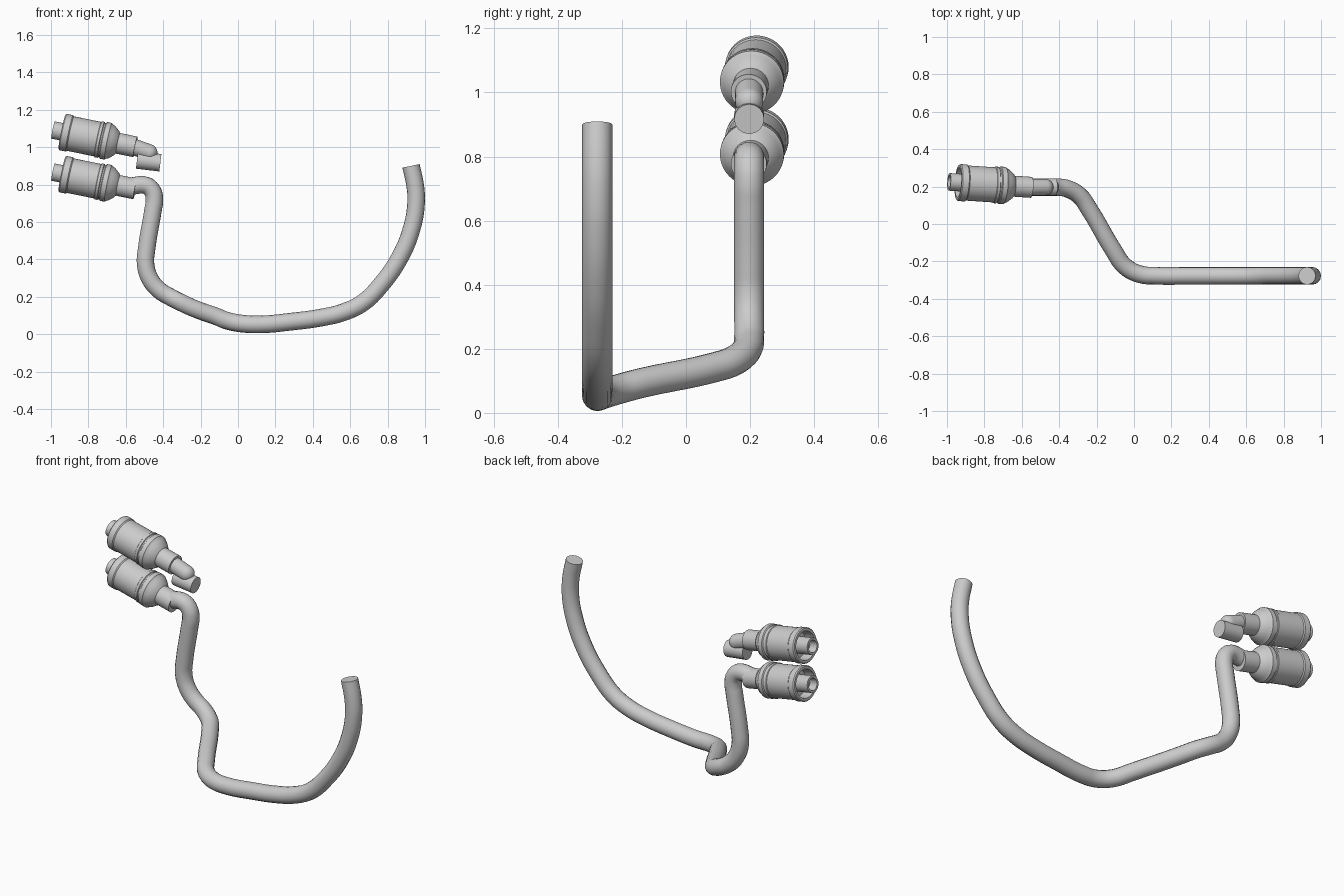
import bpy, math
from mathutils import Vector

cube = bpy.data.objects.get("Cube")
if cube:
    bpy.data.objects.remove(cube, do_unlink=True)

# Single brushed grey metal
metal = bpy.data.materials.new("grey metal")
metal.use_nodes = True
GREY = (0.6, 0.6, 0.6, 1)
metal.diffuse_color = GREY
metal.node_tree.nodes["Principled BSDF"].inputs["Base Color"].default_value = GREY


def finish(obj):
    obj.data.materials.clear()
    obj.data.materials.append(metal)
    bpy.ops.object.select_all(action="DESELECT")
    obj.select_set(True)
    bpy.context.view_layer.objects.active = obj
    bpy.ops.object.shade_smooth_by_angle(angle=math.radians(30))


def tube(name, points, radius):
    """Capped round tube swept along a smooth path."""
    curve = bpy.data.curves.new(name, "CURVE")
    curve.dimensions = "3D"
    curve.bevel_depth = radius
    curve.bevel_resolution = 6
    curve.resolution_u = 5
    curve.use_fill_caps = True
    spline = curve.splines.new("BEZIER")
    spline.bezier_points.add(len(points) - 1)
    for bp, co in zip(spline.bezier_points, points):
        bp.co = co
        bp.handle_left_type = bp.handle_right_type = "AUTO"
    obj = bpy.data.objects.new(name, curve)
    bpy.context.collection.objects.link(obj)
    bpy.ops.object.select_all(action="DESELECT")
    obj.select_set(True)
    bpy.context.view_layer.objects.active = obj
    bpy.ops.object.convert(target="MESH")
    finish(bpy.context.object)


def lathe(name, profile, origin, axis, sides=40):
    """Spin (distance, radius) pairs about an axis, closing both ends."""
    turn = axis.to_track_quat("Z", "Y")
    verts, faces = [], []
    for s, r in profile:
        for i in range(sides):
            a = math.tau * i / sides
            verts.append(origin + turn @ Vector((r * math.cos(a), r * math.sin(a), s)))
    for k in range(len(profile) - 1):
        for i in range(sides):
            j = (i + 1) % sides
            faces.append((k * sides + i, k * sides + j,
                          (k + 1) * sides + j, (k + 1) * sides + i))
    faces.append(tuple(reversed(range(sides))))
    faces.append(tuple(range(len(verts) - sides, len(verts))))
    mesh = bpy.data.meshes.new(name)
    mesh.from_pydata(verts, [], faces)
    obj = bpy.data.objects.new(name, mesh)
    bpy.context.collection.objects.link(obj)
    finish(obj)


# Long bent pipe: free end, sweeping arc, sideways jog, riser, top elbow
FRONT, BACK = -0.277, 0.197
arc = [(0.925, 0.9), (0.948, 0.79), (0.952, 0.7), (0.93, 0.57), (0.865, 0.41),
       (0.765, 0.265), (0.67, 0.17), (0.57, 0.12), (0.45, 0.09), (0.28, 0.067), (0.13, 0.053)]
jog = [(0.03, -0.268, 0.056), (-0.05, -0.225, 0.07), (-0.11, -0.14, 0.093),
       (-0.24, 0.08, 0.14), (-0.29, 0.15, 0.163), (-0.36, 0.19, 0.198)]
riser = [(-0.42, 0.235), (-0.47, 0.295), (-0.494, 0.375), (-0.488, 0.46),
         (-0.455, 0.66), (-0.447, 0.72), (-0.457, 0.765), (-0.49, 0.795), (-0.575, 0.792)]
tube("bent_pipe", [(x, FRONT, z) for x, z in arc] + jog + [(x, BACK, z) for x, z in riser], 0.047)

# Two identical couplings: hollow nozzle, recessed rim, ribbed sleeve, cone, neck
coupling = [(0.0, 0.034), (-0.05, 0.034), (-0.05, 0.047), (0.06, 0.047), (0.06, 0.076),
            (0.0, 0.08), (0.0, 0.094), (0.006, 0.099), (0.04, 0.099), (0.046, 0.094),
            (0.195, 0.094), (0.198, 0.098), (0.212, 0.098), (0.215, 0.094), (0.222, 0.094),
            (0.226, 0.1), (0.252, 0.1), (0.258, 0.094), (0.272, 0.088), (0.298, 0.066),
            (0.305, 0.056), (0.4, 0.056)]
axis = Vector((0.975, -0.065, -0.2)).normalized()
rims = {"upper": Vector((-0.94, 0.222, 1.082)), "lower": Vector((-0.94, 0.222, 0.857))}
for label, rim in rims.items():
    lathe(label + "_coupling", coupling, rim, axis)

# Upper outlet: rounded tube end with a short stub below it
start = rims["upper"] + axis * 0.38
end = Vector((-0.475, BACK, 0.972))
outlet = [(0, 0.044)] + [((end - start).length + 0.044 * math.sin(a), 0.044 * math.cos(a))
                         for a in [math.radians(15 * n) for n in range(6)]]
lathe("upper_outlet", outlet, start, (end - start).normalized())
tube("upper_stub", [(-0.54, BACK, 0.932), (-0.415, BACK, 0.917)], 0.047)
